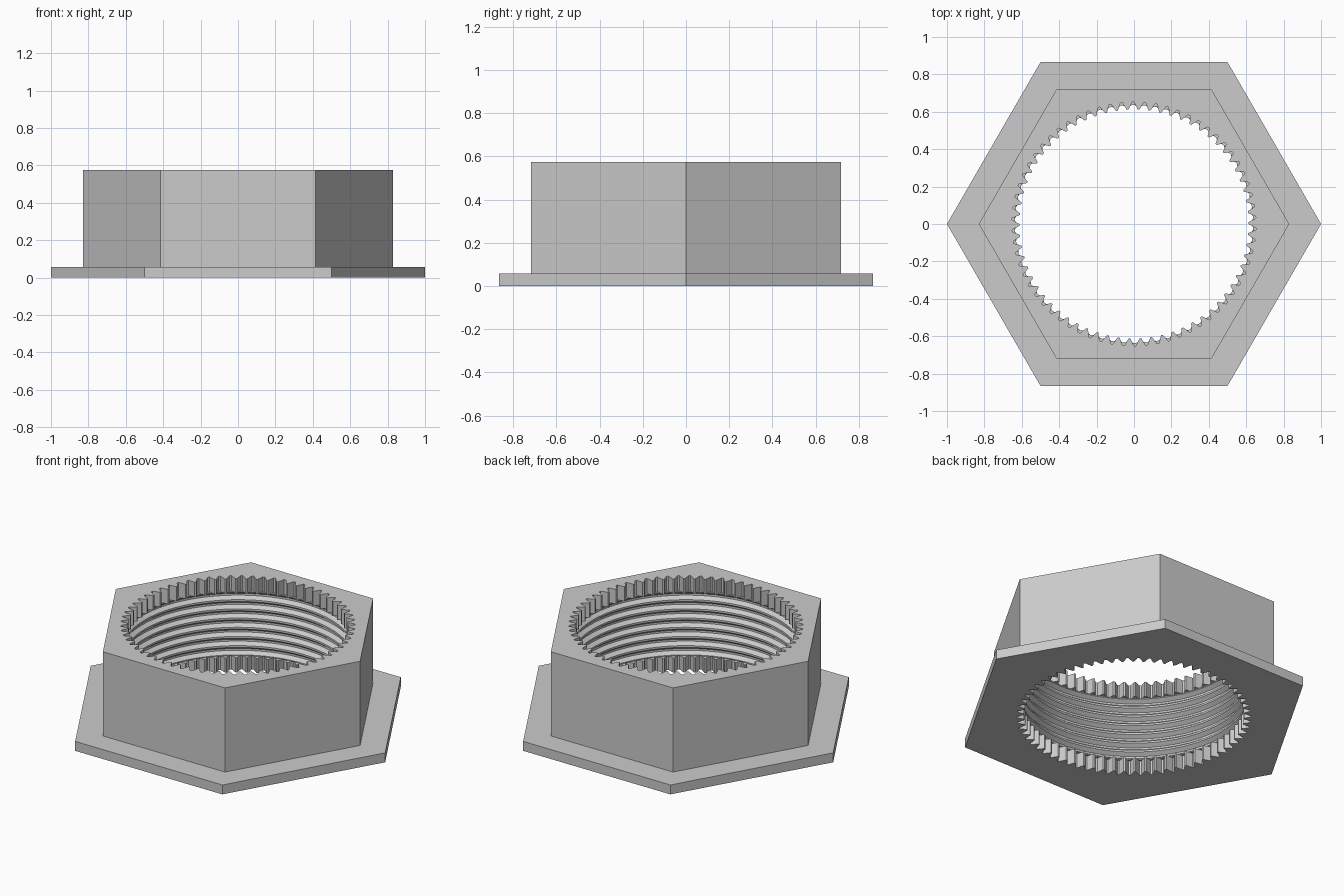
import bpy
import bmesh
from math import sin, cos, pi, radians

cube = bpy.data.objects.get("Cube")
if cube:
    bpy.data.objects.remove(cube, do_unlink=True)

TEETH = 66
STEPS = 6                      # points per tooth
N = TEETH * STEPS
FLANGE_R, BODY_R = 1.0, 0.83
FLANGE_H, TOP = 0.058, 0.575
TIP, ROOT = 0.612, 0.652       # spline tooth radii
CREST, GROOVE = 0.637, 0.66    # thread radii
BAND = 0.09                    # height of each spline ring
THREADS = 7

steel = bpy.data.materials.new("plain grey")
steel.use_nodes = True
steel.diffuse_color = (0.6, 0.6, 0.6, 1)
steel.node_tree.nodes["Principled BSDF"].inputs["Base Color"].default_value = (0.6, 0.6, 0.6, 1)


# Outlines: each gives the radius at step i around the axis
def hexagon(size):
    def radius(i):
        a = (2 * pi * i / N) % (pi / 3) - pi / 6
        return size * cos(pi / 6) / cos(a)
    return radius


def circle(size):
    return lambda i: size


def spline(i):
    mid = (TIP + ROOT) / 2
    return (TIP, TIP, mid, ROOT, ROOT, mid)[i % STEPS]


def loft(name, sections, smooth=False):
    """Skin a stack of (outline, height) sections."""
    bm = bmesh.new()
    rings = []
    for outline, z in sections:
        rings.append([])
        for i in range(N):
            a = 2 * pi * (i - 0.0) / N
            r = outline(i)
            rings[-1].append(bm.verts.new((r * cos(a), r * sin(a), z)))
    for lo, hi in zip(rings, rings[1:]):
        for i in range(N):
            j = (i + 1) % N
            bm.faces.new((lo[i], lo[j], hi[j], hi[i]))
    # Merge the coplanar strips of the flat sides
    if not smooth:
        bmesh.ops.dissolve_limit(bm, angle_limit=radians(0.5), verts=bm.verts, edges=bm.edges)
    mesh = bpy.data.meshes.new(name)
    bm.to_mesh(mesh)
    bm.free()
    mesh.materials.append(steel)
    obj = bpy.data.objects.new(name, mesh)
    bpy.context.collection.objects.link(obj)
    if smooth:
        bpy.ops.object.select_all(action='DESELECT')
        obj.select_set(True)
        bpy.context.view_layer.objects.active = obj
        bpy.ops.object.shade_smooth_by_angle(angle=radians(20))
    return obj


# Outer shell
wide, narrow = hexagon(FLANGE_R), hexagon(BODY_R)
loft("hex_flange", [(spline, 0), (wide, 0), (wide, FLANGE_H), (narrow, FLANGE_H)])
loft("hex_body", [(narrow, FLANGE_H), (narrow, TOP), (spline, TOP)])

# Toothed rings at both ends of the bore
crest, groove = circle(CREST), circle(GROOVE)
low, high = BAND, TOP - BAND
loft("upper_spline", [(spline, TOP), (spline, high), (crest, high)])
loft("lower_spline", [(crest, low), (spline, low), (spline, 0)])

# Ridged bore between them
pitch = (high - low) / THREADS
profile = [(crest, high)]
for k in range(THREADS):
    z = high - k * pitch
    profile += [(crest, z - 0.1 * pitch), (groove, z - 0.4 * pitch),
                (groove, z - 0.6 * pitch), (crest, z - 0.9 * pitch)]
profile.append((crest, low))
loft("threaded_bore", profile, smooth=True)
